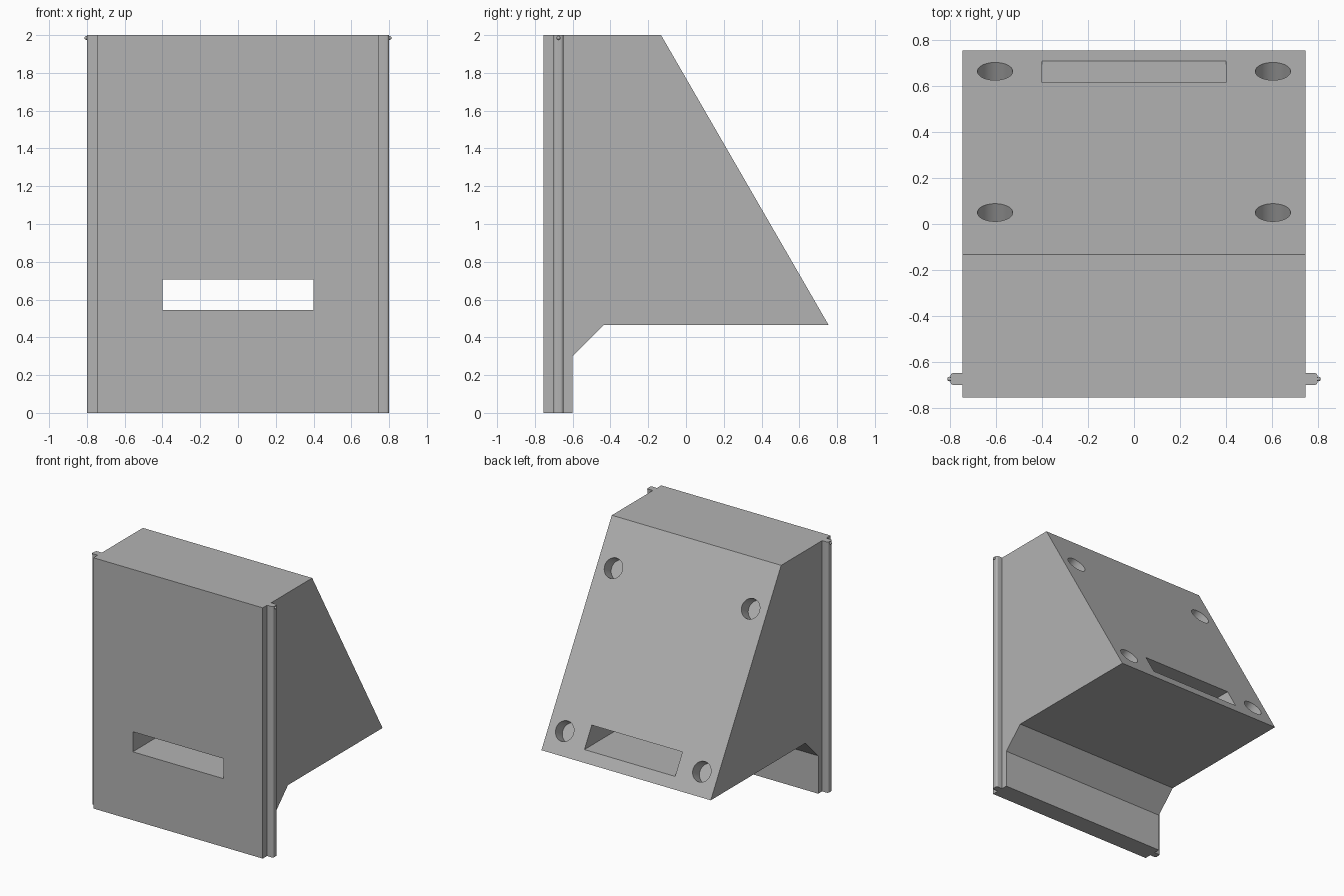
import bpy
import bmesh
from math import radians, sin, cos, pi
from mathutils import Vector

cube = bpy.data.objects.get("Cube")
if cube:
    bpy.data.objects.remove(cube, do_unlink=True)

grey = bpy.data.materials.new("plain grey")
grey.use_nodes = True
COLOUR = (0.45, 0.45, 0.45, 1)
grey.diffuse_color = COLOUR
grey.node_tree.nodes["Principled BSDF"].inputs["Base Color"].default_value = COLOUR


def extruded(name, outline, offset):
    """Solid made by sweeping a closed outline along an offset."""
    bm = bmesh.new()
    face = bm.faces.new([bm.verts.new(p) for p in outline])
    swept = bmesh.ops.extrude_face_region(bm, geom=[face])["geom"]
    verts = [v for v in swept if isinstance(v, bmesh.types.BMVert)]
    bmesh.ops.translate(bm, verts=verts, vec=offset)
    bmesh.ops.recalc_face_normals(bm, faces=bm.faces)
    mesh = bpy.data.meshes.new(name)
    bm.to_mesh(mesh)
    bm.free()
    mesh.materials.append(grey)
    obj = bpy.data.objects.new(name, mesh)
    bpy.context.collection.objects.link(obj)
    return obj


def cut(target, cutter):
    mod = target.modifiers.new(cutter.name, 'BOOLEAN')
    mod.operation = 'DIFFERENCE'
    mod.solver = 'EXACT'
    mod.object = cutter
    bpy.context.view_layer.objects.active = target
    bpy.ops.object.modifier_apply(modifier=mod.name)
    bpy.data.objects.remove(cutter, do_unlink=True)


def smooth(obj):
    bpy.ops.object.select_all(action='DESELECT')
    obj.select_set(True)
    bpy.context.view_layer.objects.active = obj
    bpy.ops.object.shade_smooth_by_angle(angle=radians(30))


# Wedge body, from its side profile
W = 0.747
top_edge, low_edge = Vector((0, -0.132, 2)), Vector((0, 0.755, 0.465))
profile = [(-0.755, 0), (-0.755, 2), top_edge.yz, low_edge.yz,
           (-0.437, 0.465), (-0.6, 0.302), (-0.6, 0)]
body = extruded("wedge_body", [(-W, y, z) for y, z in profile], (2 * W, 0, 0))

# Slot straight through from front to back
slot = extruded("slot_cutter", [(x, -1, z) for x, z in
                ((-0.4, 0.545), (0.4, 0.545), (0.4, 0.705), (-0.4, 0.705))], (0, 2, 0))
cut(body, slot)

# Four round blind holes, square to the sloping back
down = (low_edge - top_edge).normalized()
across = Vector((1, 0, 0))
normal = down.cross(across).normalized()
if normal.y < 0:
    normal.negate()
for side in (-1, 1):
    for y in (0.05, 0.665):
        t = (y - top_edge.y) / down.y
        centre = top_edge + down * t + across * side * 0.605
        ring = [centre + normal * 0.1 + 0.077 * (across * cos(a) + down * sin(a))
                for a in (2 * pi * i / 48 for i in range(48))]
        cut(body, extruded("hole_cutter", ring, normal * -0.2))
smooth(body)

# Rounded side rails with a small locating bump near the top
R, OUT, MID, HALF = 0.015, 0.8, -0.675, 0.026
for side, label in ((-1, "right"), (1, "left")):
    outline = [(side * W, MID - HALF, 0)]
    for turn in (-1, 1):
        for i in range(7):
            a = pi / 2 * i / 6
            if turn < 0:
                a = pi / 2 - a
            outline.append((side * (OUT - R + R * cos(a)),
                            MID + turn * (HALF - R + R * sin(a)), 0))
    outline.append((side * W, MID + HALF, 0))
    smooth(extruded(label + "_rail", outline, (0, 0, 2)))

    bpy.ops.mesh.primitive_uv_sphere_add(segments=20, ring_count=12, radius=0.01,
                                         location=(side * 0.803, MID, 1.985))
    bump = bpy.context.object
    bump.name = label + "_bump"
    bump.data.materials.append(grey)
    smooth(bump)
